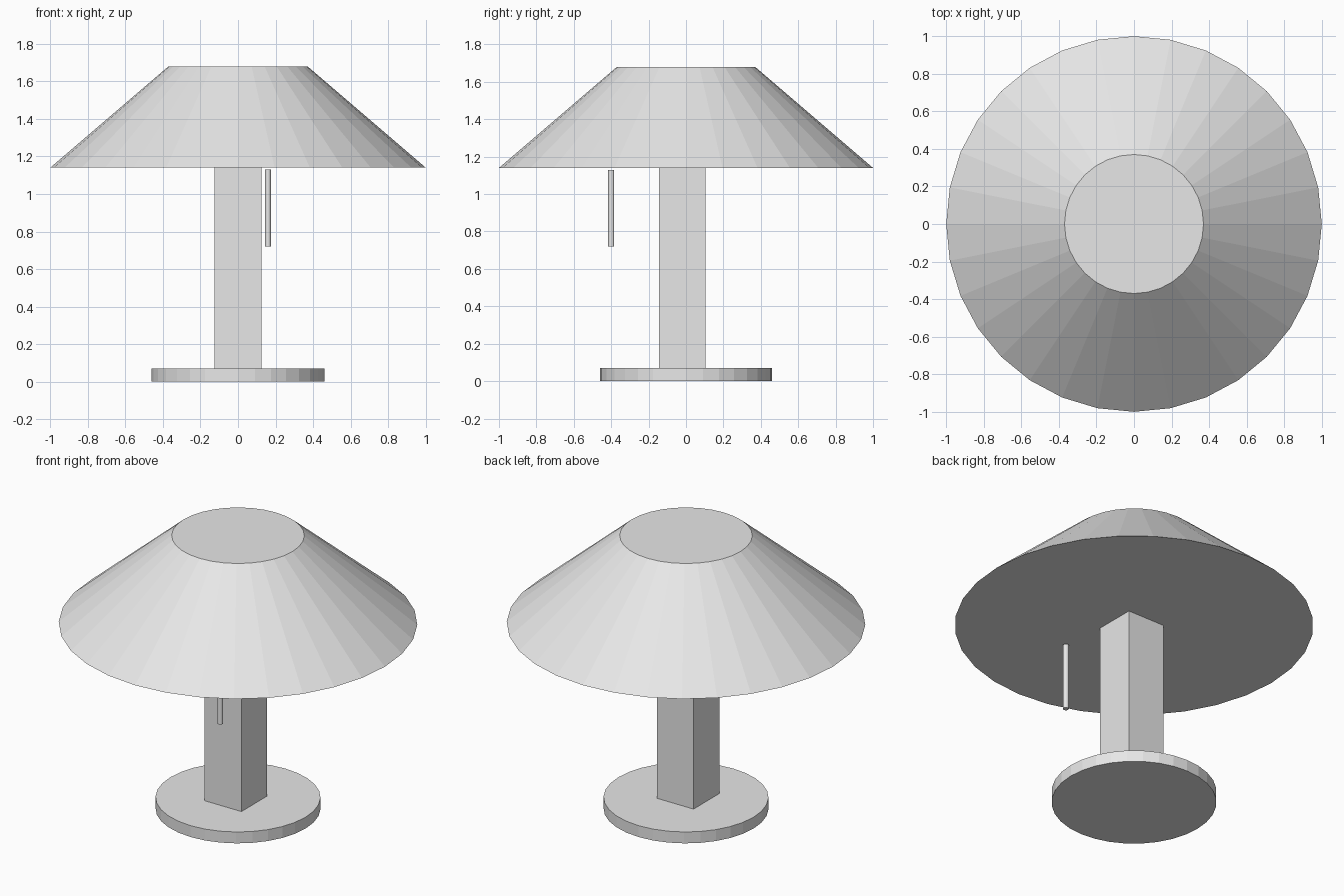
import bpy

if "Cube" in bpy.data.objects:
    bpy.data.objects.remove(bpy.data.objects["Cube"])

# Single plain grey finish
grey = bpy.data.materials.new("light_grey")
grey.diffuse_color = (0.8, 0.8, 0.8, 1)
grey.use_nodes = True
grey.node_tree.nodes["Principled BSDF"].inputs["Base Color"].default_value = grey.diffuse_color


def finish(name):
    obj = bpy.context.object
    obj.name = name
    obj.data.materials.append(grey)
    return obj


def cone(name, r_low, r_high, z_low, z_high, x=0, y=0, sides=32):
    """Upright flat-faced cylinder or truncated cone between two heights."""
    bpy.ops.mesh.primitive_cone_add(
        vertices=sides, radius1=r_low, radius2=r_high, depth=z_high - z_low,
        location=(x, y, (z_low + z_high) / 2))
    return finish(name)


# Round foot
cone("base", 0.46, 0.46, 0.0, 0.07)

# Square post, set slightly towards the front
z_low, z_high = 0.07, 1.14
bpy.ops.mesh.primitive_cube_add(size=1, location=(0.0, -0.02, (z_low + z_high) / 2))
post = finish("post")
post.scale = (0.25, 0.25, z_high - z_low)
bpy.ops.object.transform_apply(location=False, rotation=False, scale=True)

# Closed conical shade
cone("lamp_shade", 1.0, 0.37, 1.14, 1.68)

# Pull switch hanging under the shade
cone("pull_switch", 0.016, 0.016, 0.72, 1.13, x=0.16, y=-0.40)
